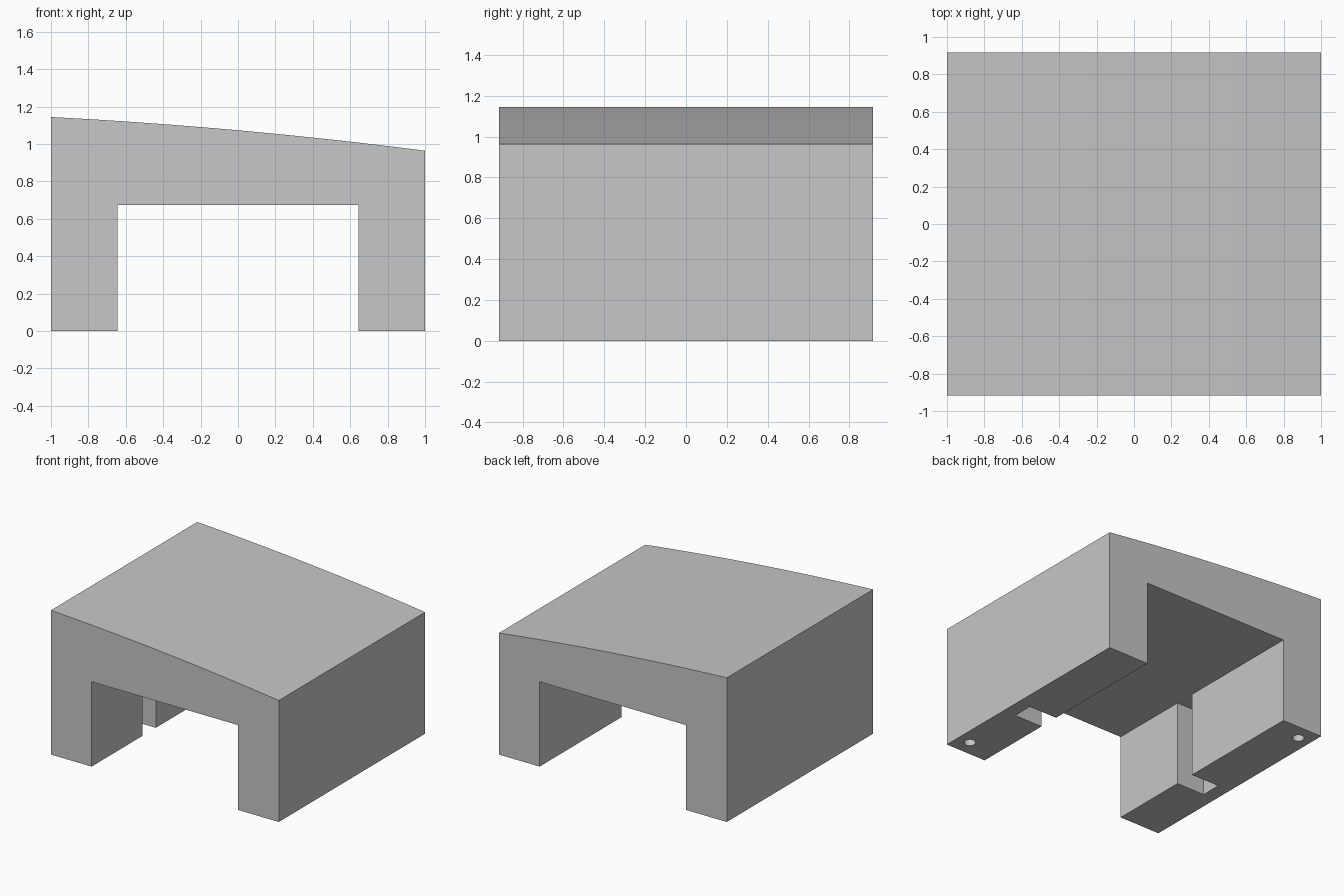
import bpy, bmesh
from mathutils import Matrix, Vector

if "Cube" in bpy.data.objects:
    bpy.data.objects.remove(bpy.data.objects["Cube"], do_unlink=True)

HALF_W, HALF_D = 1.0, 0.917
LEG_IN, CEILING = 0.643, 0.673
SLOT_OUT, SLOT_Y0, SLOT_Y1 = 0.89, -0.276, -0.112

grey = bpy.data.materials.new("plain_grey")
grey.use_nodes = True
colour = (0.57, 0.57, 0.57, 1)
grey.diffuse_color = colour
grey.node_tree.nodes["Principled BSDF"].inputs["Base Color"].default_value = colour


def add_object(name, bm):
    bmesh.ops.recalc_face_normals(bm, faces=bm.faces)
    mesh = bpy.data.meshes.new(name)
    bm.to_mesh(mesh)
    bm.free()
    mesh.materials.append(grey)
    obj = bpy.data.objects.new(name, mesh)
    bpy.context.collection.objects.link(obj)
    return obj


def top_height(x):
    # Gentle crowned slope falling toward +x
    return 1.073 - 0.09 * x - 0.019 * x * x


# Arched body: front profile extruded along y
steps = 16
profile = [(HALF_W, 0), (LEG_IN, 0), (LEG_IN, CEILING),
           (-LEG_IN, CEILING), (-LEG_IN, 0), (-HALF_W, 0)]
profile += [(x, top_height(x)) for x in
            (-HALF_W + 2 * HALF_W * i / steps for i in range(steps + 1))]
bm = bmesh.new()
face = bm.faces.new([bm.verts.new((x, -HALF_D, z)) for x, z in profile])
moved = bmesh.ops.extrude_face_region(bm, geom=[face])["geom"]
bmesh.ops.translate(bm, vec=(0, 2 * HALF_D, 0),
                    verts=[g for g in moved if isinstance(g, bmesh.types.BMVert)])
body = add_object("arched_body", bm)

# Vertical slot in the inner side of both legs
cutters = []
bm = bmesh.new()
low = Vector((-SLOT_OUT, SLOT_Y0, -0.1))
high = Vector((SLOT_OUT, SLOT_Y1, CEILING))
bmesh.ops.create_cube(bm, size=1, matrix=Matrix.Translation((low + high) / 2)
                      @ Matrix.Diagonal((*(high - low), 1)))
cutters.append(add_object("slot_cutter", bm))

# Round blind hole under each leg, at opposite corners
for side in (1, -1):
    bm = bmesh.new()
    bmesh.ops.create_cone(bm, cap_ends=True, segments=32, radius1=0.043,
                          radius2=0.043, depth=0.6,
                          matrix=Matrix.Translation((side * 0.89, -side * 0.79, 0)))
    cutters.append(add_object("hole_cutter", bm))

for cutter in cutters:
    cutter.hide_render = True
    mod = body.modifiers.new(cutter.name, 'BOOLEAN')
    mod.operation = 'DIFFERENCE'
    mod.solver = 'EXACT'
    mod.object = cutter

# Bake the cuts and remove the cutters
depsgraph = bpy.context.evaluated_depsgraph_get()
cut_mesh = bpy.data.meshes.new_from_object(body.evaluated_get(depsgraph))
body.modifiers.clear()
body.data = cut_mesh
for cutter in cutters:
    bpy.data.objects.remove(cutter, do_unlink=True)

# Smooth the crowned top and the holes, keep the corners sharp
bpy.ops.object.select_all(action='DESELECT')
body.select_set(True)
bpy.context.view_layer.objects.active = body
bpy.ops.object.shade_smooth_by_angle(angle=0.5)
